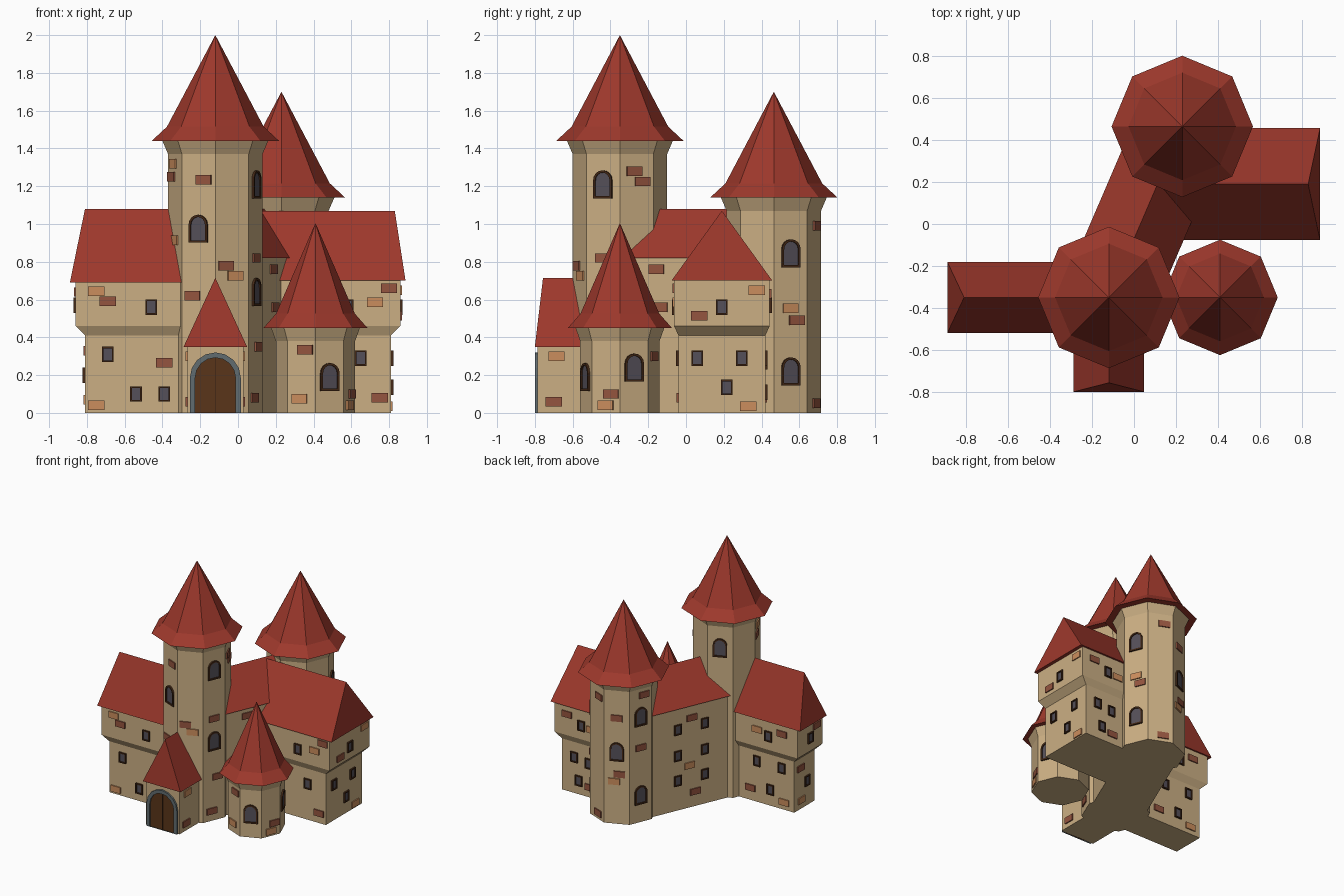
import bpy, bmesh
from math import sin, cos, pi, radians, atan2, hypot
from mathutils import Matrix, Vector

if "Cube" in bpy.data.objects:
    bpy.data.objects.remove(bpy.data.objects["Cube"])

COLOURS = {
    "wall": (.60, .43, .23), "roof": (.34, .04, .025), "red_brick": (.30, .09, .05),
    "tan_brick": (.60, .27, .11), "frame": (.06, .022, .008), "pane": (.09, .08, .10),
    "wood": (.10, .036, .01), "stone": (.12, .15, .16),
}
MATS = {}
for name, c in COLOURS.items():
    MATS[name] = bpy.data.materials.new(name)
    MATS[name].diffuse_color = (*c, 1)


def finish(bm, name, mat):
    bmesh.ops.remove_doubles(bm, verts=bm.verts[:], dist=1e-5)
    bmesh.ops.recalc_face_normals(bm, faces=bm.faces[:])
    me = bpy.data.meshes.new(name)
    bm.to_mesh(me)
    bm.free()
    me.materials.append(MATS[mat])
    bpy.context.collection.objects.link(bpy.data.objects.new(name, me))


def loft(name, mat, rings, cap_top=True):
    bm = bmesh.new()
    rows = [[bm.verts.new(p) for p in r] for r in rings]
    n = len(rows[0])
    for a, b in zip(rows, rows[1:]):
        for i in range(n):
            j = (i + 1) % n
            bm.faces.new((a[i], a[j], b[j], b[i]))
    bm.faces.new(rows[0][::-1])
    if cap_top:
        bm.faces.new(rows[-1])
    finish(bm, name, mat)


def octagon(c, r, z):
    return [(c[0] + r * cos(i * pi / 4), c[1] + r * sin(i * pi / 4), z) for i in range(8)]


def tower(name, c, r, rr, eave, apex):
    loft(name + "_walls", "wall", [octagon(c, r, 0), octagon(c, r, eave - .07),
                                   octagon(c, r * 1.12, eave)])
    loft(name + "_roof", "roof", [octagon(c, rr, eave), octagon(c, rr * .76, eave + .075),
                                  octagon(c, 0, apex)], False)


def wing(name, origin, angle, start, walls, eave, ridge):
    """walls: (length, half width, z) rings; eave and ridge: (length, half width, z)."""
    M = Matrix.Translation((*origin, 0)) @ Matrix.Rotation(angle, 4, 'Z')

    def ring(l, h, z):
        return [M @ Vector(p) for p in ((start, -h, z), (l, -h, z), (l, h, z), (start, h, z))]
    loft(name + "_walls", "wall", [ring(*w) for w in walls])
    loft(name + "_roof", "roof", [ring(*eave), ring(*ridge)], False)


# Towers
MAIN, REAR, SMALL = (-.12, -.35), (.23, .465), (.41, -.35)
tower("main_tower", MAIN, .25, .337, 1.44, 2.0)
tower("rear_tower", REAR, .25, .337, 1.14, 1.70)
tower("small_tower", SMALL, .21, .275, .45, 1.005)

# Wings, connecting hall and entrance porch
wing("left_wing", (-.12, -.35), pi, 0,
     [(.69, .13, 0), (.69, .13, .41), (.74, .158, .46), (.74, .158, .70)],
     (.77, .17, .69), (.69, 0, 1.08))
wing("right_wing", (.12, .19), 0, 0,
     [(.69, .23, 0), (.69, .23, .41), (.74, .253, .46), (.74, .253, .71)],
     (.767, .267, .70), (.71, 0, 1.07))
dx, dy = REAR[0] - MAIN[0], REAR[1] - MAIN[1]
HALL, HLEN = atan2(dy, dx), hypot(dx, dy)
wing("connecting_hall", MAIN, HALL, 0, [(HLEN, .205, 0), (HLEN, .205, .83)],
     (HLEN, .22, .82), (HLEN, 0, 1.08))
wing("porch", (-.12, -.40), -pi / 2, 0, [(.385, .148, 0), (.385, .148, .36)],
     (.40, .168, .35), (.357, 0, .715))

# Surface details, gathered into one mesh per kind
parts = {k: bmesh.new() for k in ("frame", "pane", "red_brick", "tan_brick", "wood", "stone")}


def on_wall(x, y, z, a):
    return Matrix(((-sin(a), 0, cos(a), x), (cos(a), 0, sin(a), y), (0, 1, 0, z), (0, 0, 0, 1)))


def on_tower(c, r, deg, u, z):
    a, ap = radians(deg), r * cos(pi / 8)
    return on_wall(c[0] + ap * cos(a) - u * sin(a), c[1] + ap * sin(a) + u * cos(a), z, a)


def outline(w, z0, z1, arched):
    if not arched:
        return [(-w, z0), (w, z0), (w, z1), (-w, z1)]
    return [(-w, z0), (w, z0)] + [(w * cos(i * pi / 8), z1 - w + w * sin(i * pi / 8)) for i in range(9)]


def prism(kind, M, pts, d0, d1):
    bm = parts[kind]
    a, b = [[bm.verts.new(M @ Vector((*p, d))) for p in pts] for d in (d0, d1)]
    bm.faces.new(b)
    bm.faces.new(a[::-1])
    for i in range(len(pts)):
        j = (i + 1) % len(pts)
        bm.faces.new((a[i], a[j], b[j], b[i]))


def surround(kind, M, outer, inner, d):
    bm = parts[kind]
    rows = [[bm.verts.new(M @ Vector((*p, h))) for p in pts]
            for pts, h in ((outer, -.005), (outer, d), (inner, d), (inner, -.005))]
    for a, b in zip(rows, rows[1:]):
        for i in range(len(outer)):
            j = (i + 1) % len(outer)
            bm.faces.new((a[i], a[j], b[j], b[i]))


def window(M, arched=False):
    w, h, t = (.053, .074, .012) if arched else (.031, .041, .009)
    surround("frame", M, outline(w, -h, h, arched), outline(w - t, t - h, h - t, arched), .012)
    prism("pane", M, outline(w - t, t - h, h - t, arched), -.005, .004)


def brick(M, tan=False):
    prism("tan_brick" if tan else "red_brick", M, outline(.043, -.025, .025, False), -.005, .009)


# Arched tower windows: tower, radius, facet direction, height
for c, r, deg, z in [(MAIN, .25, 247.5, .975), (MAIN, .25, 337.5, 1.21), (MAIN, .25, 337.5, .64),
                     (MAIN, .25, 112.5, 1.2), (REAR, .25, 22.5, .845), (REAR, .25, 22.5, .22),
                     (REAR, .25, 112.5, .58), (REAR, .25, 157.5, .85), (REAR, .25, 157.5, .22),
                     (SMALL, .21, 292.5, .19), (SMALL, .21, 22.5, .24)]:
    window(on_tower(c, r, deg, 0, z), True)

# Tower bricks: facet direction, offset along the facet, height, tan or red
for c, r, rows in [
    (MAIN, .25, [(202.5, -.02, 1.32, 1), (202.5, -.045, 1.25, 0), (202.5, 0, .915, 1),
                 (247.5, .03, 1.235, 0), (247.5, -.035, .62, 0), (292.5, -.035, .78, 0),
                 (292.5, .018, .725, 1), (337.5, 0, .82, 0), (337.5, .03, .35, 0),
                 (337.5, -.02, .08, 0), (22.5, -.014, 1.28, 0), (22.5, .034, 1.225, 0)]),
    (REAR, .25, [(67.5, .03, .99, 0), (22.5, 0, .555, 1), (22.5, .035, .49, 0), (67.5, .02, .05, 0),
                 (157.5, 0, .60, 0), (157.5, .03, 1.02, 0), (112.5, .02, .40, 0),
                 (112.5, -.02, .34, 1), (112.5, 0, .85, 0)]),
    (SMALL, .21, [(247.5, .022, .335, 0), (247.5, -.01, .075, 1), (337.5, 0, .04, 1),
                  (337.5, .03, .10, 0), (67.5, 0, .3, 0), (157.5, 0, .2, 0)])]:
    for deg, u, z, tan in rows:
        brick(on_tower(c, r, deg, u, z), tan)

# Wing walls: facing angle, lower and upper wall plane, windows, bricks
W, E, N, S = pi, 0, pi / 2, -pi / 2
for a, low, up, wins, bricks in [
    (S, -.48, -.508, [(-.46, .56), (-.69, .31), (-.54, .10), (-.39, .10)],
     [(-.75, .645, 1), (-.69, .59, 0), (-.75, .04, 1), (-.39, .265, 0)]),
    (N, -.22, -.192, [(-.6, .57), (-.48, .33), (-.7, .33), (-.6, .13)],
     [(-.72, .62, 0), (-.5, .6, 1), (-.42, .1, 0), (-.72, .06, 1)]),
    (W, -.81, -.86, [(-.35, .57), (-.38, .2)], [(-.43, .64, 0), (-.30, .33, 0), (-.31, .07, 1)]),
    (E, .81, .86, [(.19, .56), (.06, .29), (.295, .29), (.215, .135)],
     [(.375, .65, 1), (.07, .515, 0), (.33, .035, 1)]),
    (S, -.04, -.063, [(.58, .56), (.65, .29)], [(.725, .585, 1), (.8, .66, 0), (.75, .08, 0)]),
    (N, .42, .443, [(.62, .57), (.7, .29), (.57, .27), (.66, .11)],
     [(.75, .63, 0), (.53, .56, 1), (.56, .08, 0)])]:
    def place(s, z):
        d = up if z > .45 else low
        return on_wall(s, d, z, a) if a in (N, S) else on_wall(d, s, z, a)
    for s, z in wins:
        window(place(s, z))
    for s, z, tan in bricks:
        brick(place(s, z), tan)


# Connecting hall openings and bricks
def on_hall(t, side, z):
    a = HALL + side * pi / 2
    return on_wall(MAIN[0] + t * cos(HALL) + .205 * cos(a), MAIN[1] + t * sin(HALL) + .205 * sin(a), z, a)


for t in (.32, .55):
    for z in (.24, .44, .65):
        window(on_hall(t, 1, z))
for t, side, z, tan in [(.43, 1, .72, 0), (.45, 1, .34, 1), (.40, 1, .12, 0),
                        (.30, -1, .76, 0), (.32, -1, .56, 0)]:
    brick(on_hall(t, side, z), tan)

# Entrance door with stone arch
door = on_wall(-.12, -.785, 0, S)
surround("stone", door, outline(.135, 0, .32, True), outline(.107, 0, .292, True), .014)
prism("wood", door, outline(.107, 0, .292, True), -.005, .004)
prism("frame", door, outline(.003, 0, .29, False), 0, .006)
for s, z, tan in ((-.785 + .10, .30, 1), (-.70, .06, 0)):
    brick(on_wall(-.12 + .148, s, z, E), tan)
    brick(on_wall(-.12 - .148, s, z, W), tan)

for kind, name in [("frame", "window_frames"), ("pane", "window_panes"), ("red_brick", "red_bricks"),
                   ("tan_brick", "tan_bricks"), ("wood", "door"), ("stone", "door_arch")]:
    finish(parts[kind], name, kind)

for m in bpy.data.materials:
    if m.users and not m.is_grease_pencil:
        m.use_nodes = True
        m.node_tree.nodes["Principled BSDF"].inputs["Base Color"].default_value = m.diffuse_color
